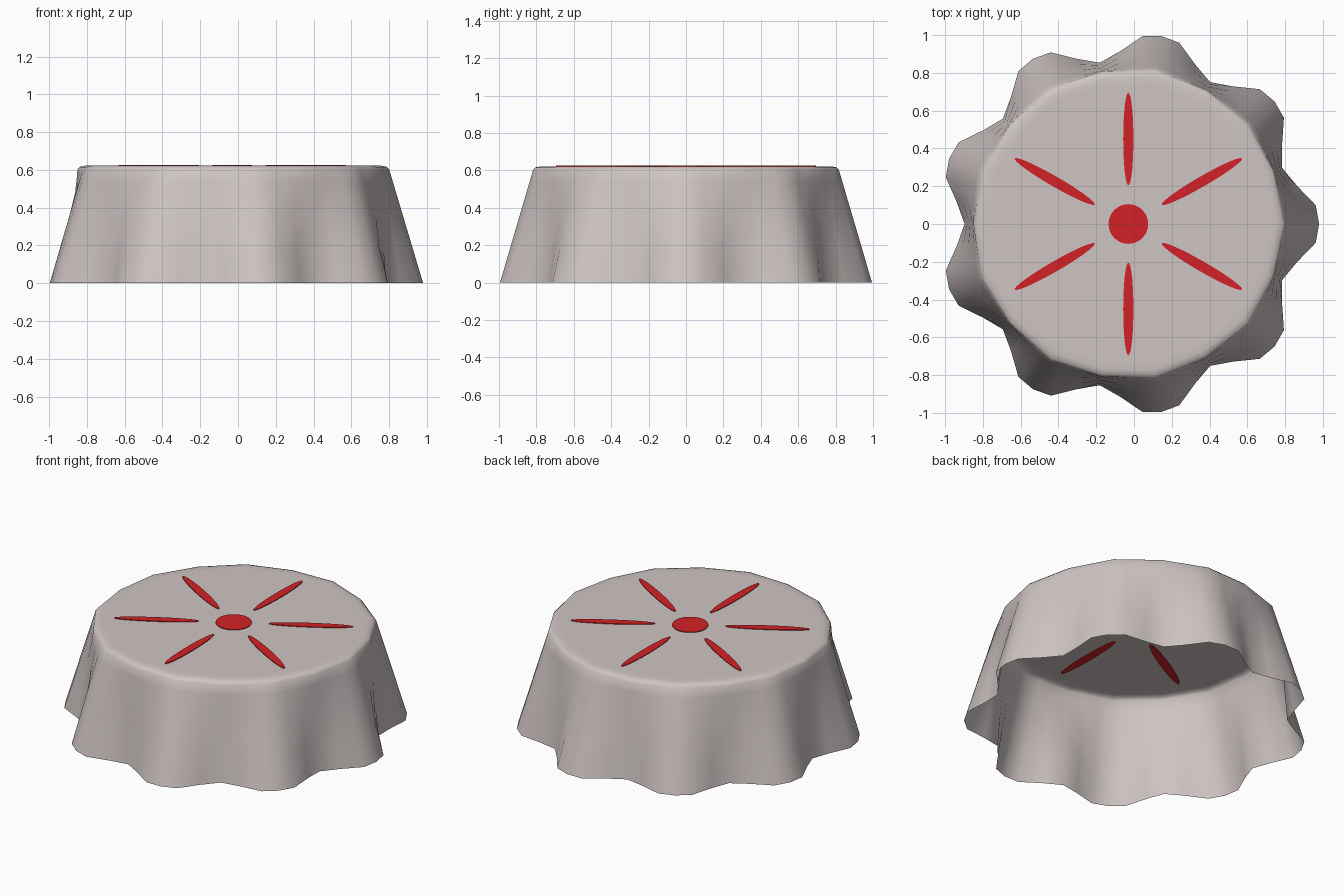
import bpy, bmesh
from math import cos, sin, pi, radians
from mathutils import Vector, Matrix

cube = bpy.data.objects.get("Cube")
if cube:
    bpy.data.objects.remove(cube)

CENTRE_X = -0.03
TOP_Z = 0.622
FOLDS = 9


def material(name, rgb):
    mat = bpy.data.materials.new(name)
    mat.use_nodes = True
    mat.diffuse_color = (*rgb, 1)
    bsdf = mat.node_tree.nodes["Principled BSDF"]
    bsdf.inputs["Base Color"].default_value = (*rgb, 1)
    bsdf.inputs["Roughness"].default_value = 0.7
    return mat


def finish(bm, name, mat):
    mesh = bpy.data.meshes.new(name)
    bm.to_mesh(mesh)
    bm.free()
    mesh.materials.append(mat)
    obj = bpy.data.objects.new(name, mesh)
    bpy.context.collection.objects.link(obj)
    return obj


cloth = material("warm grey", (0.62, 0.56, 0.55))
red = material("red", (0.65, 0.016, 0.02))

# Hem outline: half a fold as (angle, radius), mirrored and repeated
half = [(0, 1.01), (5.7, 0.997), (12.8, 0.915), (20, 0.867)]
fold = [(-a, r) for a, r in half[2:0:-1]] + half
hem, rim = [], []
for i in range(FOLDS):
    for a, r in fold:
        t = radians(a + i * 360 / FOLDS)
        hem.append(Vector((r * cos(t), r * sin(t), 0)))


# Rim outline: straight chords between fold peaks and valleys
def corner(k):
    t = k * pi / FOLDS
    r = 0.83 if k % 2 == 0 else 0.82
    return Vector((r * cos(t), r * sin(t), 0.603))


for i in range(FOLDS):
    for a, _ in fold:
        k = 2 * i
        side = 1 if a >= 0 else -1
        rim.append(corner(k).lerp(corner(k + side), abs(a) / 20))

# Tablecloth: open skirt, rounded rim and flat top
bm = bmesh.new()
rings = [[h.lerp(r, f) for h, r in zip(hem, rim)] for f in (0, 0.3, 0.6, 0.9, 1)]
for scale, z in ((0.985, 0.616), (0.95, TOP_Z), (0.9, TOP_Z)):
    rings.append([Vector((p.x * scale, p.y * scale, z)) for p in rim])
rings = [[bm.verts.new(p) for p in ring] for ring in rings]
n = len(hem)
for low, high in zip(rings, rings[1:]):
    for i in range(n):
        j = (i + 1) % n
        bm.faces.new((low[i], low[j], high[j], high[i]))
bm.faces.new(rings[-1])
for f in bm.faces:
    f.smooth = True
bmesh.ops.translate(bm, verts=bm.verts, vec=(CENTRE_X, 0, 0))
finish(bm, "tablecloth", cloth)


# Painted marks: thin plates set through the top
def plate(name, length, width, distance, angle):
    bm = bmesh.new()
    bmesh.ops.create_cone(bm, cap_ends=True, segments=32, radius1=1, radius2=1, depth=0.009)
    place = (Matrix.Translation((CENTRE_X, 0, TOP_Z)) @ Matrix.Rotation(angle, 4, "Z")
             @ Matrix.Translation((distance, 0, 0)) @ Matrix.Diagonal((length, width, 1, 1)))
    bmesh.ops.transform(bm, matrix=place, verts=bm.verts)
    finish(bm, name, red)


plate("centre_dot", 0.105, 0.105, 0, 0)
for i in range(6):
    plate(f"petal_{i + 1}", 0.245, 0.027, 0.45, radians(30 + 60 * i))
